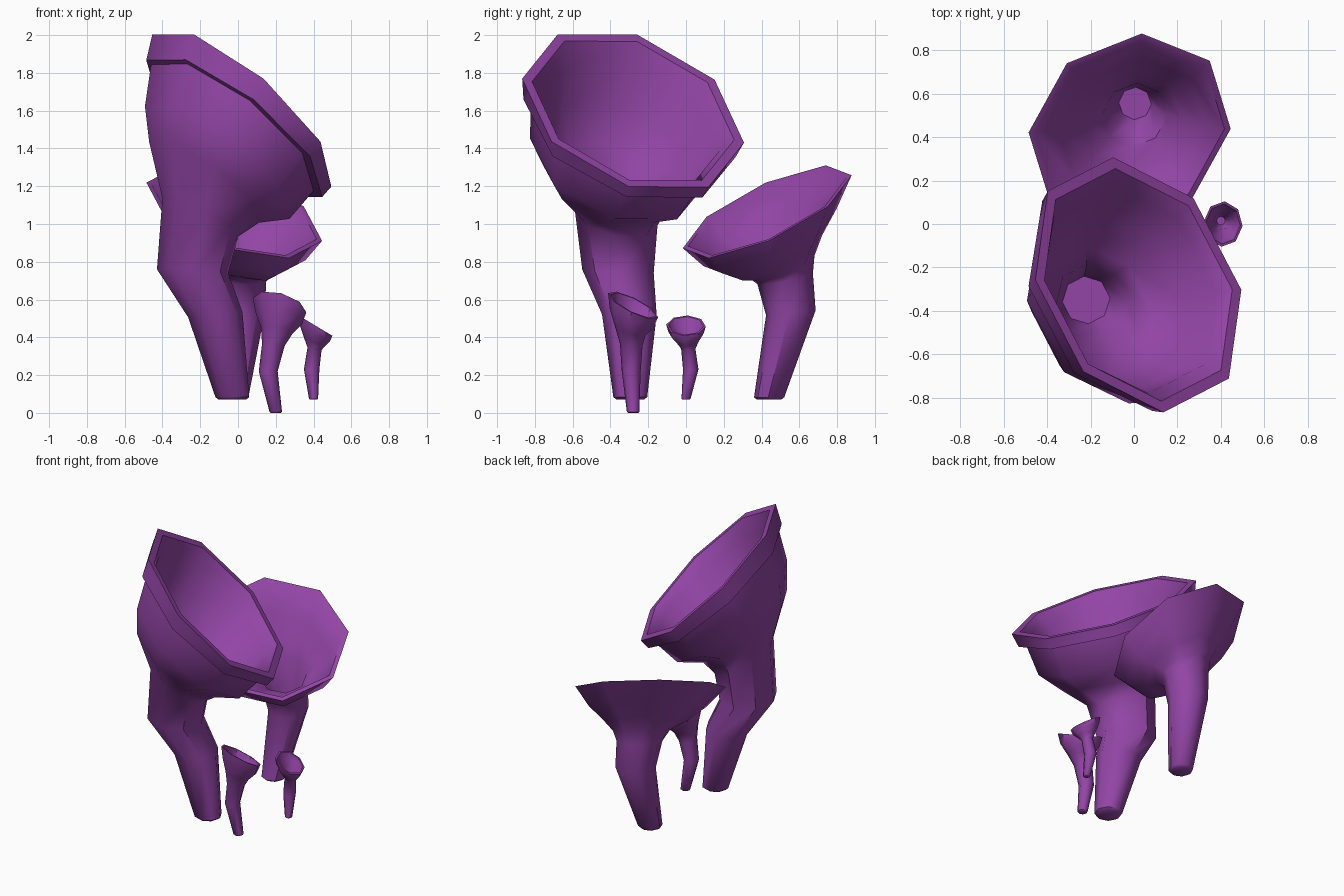
import bpy, bmesh, math
from mathutils import Vector

if "Cube" in bpy.data.objects:
    bpy.data.objects.remove(bpy.data.objects["Cube"])

SIDES = 8
purple = bpy.data.materials.new("purple_flesh")
purple.diffuse_color = (0.29, 0.06, 0.38, 1)
purple.use_nodes = True
purple.node_tree.nodes["Principled BSDF"].inputs["Base Color"].default_value = purple.diffuse_color


def add_ring(bm, turn, x, y, z, r, tilt, inset=0.0, lift=0.0):
    """Octagon around (x, y, z), facing along (tilt_x, tilt_y, 1)."""
    n = Vector((tilt[0], tilt[1], 1)).normalized()
    q = Vector((0, 0, 1)).rotation_difference(n)
    c = Vector((x, y, z)) + n * lift
    r -= inset
    pts = []
    for i in range(SIDES):
        a = 2 * math.pi * i / SIDES + math.radians(turn)
        pts.append(bm.verts.new(c + q @ Vector((r * math.cos(a), r * math.sin(a), 0))))
    return pts


def trumpet(name, outer, wall, rim_width, pit, turn=0, lip=0):
    """Loft the stem and cup outside, then the hollow inside.
    outer: rings from foot to rim; wall: inside thickness; pit: floor of the hollow;
    lip: number of outer rings below the rim that belong to the rolled lip."""
    bm = bmesh.new()
    # slightly rounded foot
    x, y, z, r, t = outer[0]
    rings = [add_ring(bm, turn, x, y, z, r * 0.8, t),
             add_ring(bm, turn, x, y, z + r * 0.15, r, t)]
    rings += [add_ring(bm, turn, *o) for o in outer[1:]]
    rings.append(add_ring(bm, turn, *outer[-1], inset=rim_width))
    # hollow follows the outside rings down past the neck
    for o in outer[3:len(outer) - 1 - lip][::-1]:
        rings.append(add_ring(bm, turn, *o, inset=min(wall, o[3] * 0.4), lift=wall * 0.4))
    rings.append(add_ring(bm, turn, *pit, (0, 0)))
    for a, b in zip(rings, rings[1:]):
        for i in range(SIDES):
            j = (i + 1) % SIDES
            bm.faces.new((a[i], a[j], b[j], b[i]))
    bm.faces.new(rings[0][::-1])
    bm.faces.new(rings[-1])
    bmesh.ops.recalc_face_normals(bm, faces=bm.faces)
    me = bpy.data.meshes.new(name)
    bm.to_mesh(me)
    bm.free()
    me.materials.append(purple)
    ob = bpy.data.objects.new(name, me)
    bpy.context.collection.objects.link(ob)
    bpy.ops.object.select_all(action='DESELECT')
    ob.select_set(True)
    bpy.context.view_layer.objects.active = ob
    bpy.ops.object.shade_smooth_by_angle(angle=math.radians(46))


# Ring: x, y, z, radius, (tilt x, tilt y)
T = (0.87, 0.46)
L = (0.79, 0.42)
trumpet("large_mushroom", [
    (-0.03, -0.295, 0.07, 0.09, (0, 0)),
    (-0.12, -0.30, 0.52, 0.145, (-0.1, 0)),
    (-0.24, -0.36, 0.75, 0.19, (0.05, 0.05)),
    (-0.20, -0.37, 1.035, 0.225, (0.5, 0.26)),
    (-0.18, -0.41, 1.22, 0.36, (0.74, 0.38)),
    (-0.11, -0.365, 1.325, 0.485, L),
    (-0.03, -0.305, 1.51, 0.545, L),
    (-0.02, -0.30, 1.505, 0.59, L),
    (0.02, -0.28, 1.60, 0.622, T),
], wall=0.04, rim_width=0.055, pit=(-0.22, -0.35, 0.80, 0.11), turn=5, lip=1)

T = (0.34, -0.475)
trumpet("medium_mushroom", [
    (-0.025, 0.44, 0.07, 0.08, (0, 0)),
    (0.01, 0.555, 0.53, 0.132, (0, -0.1)),
    (0.0, 0.525, 0.71, 0.15, (0.1, -0.2)),
    (0.0, 0.505, 0.775, 0.185, (0.25, -0.35)),
    (-0.01, 0.475, 0.835, 0.27, T),
    (-0.01, 0.445, 0.93, 0.387, T),
    (-0.02, 0.43, 1.065, 0.49, T),
], wall=0.03, rim_width=0.03, pit=(0.005, 0.555, 0.56, 0.075), turn=-3)

T = (0.3, 0.5)
trumpet("small_front_mushroom", [
    (0.20, -0.28, 0.0, 0.033, (0, 0)),
    (0.16, -0.29, 0.22, 0.05, (0, 0)),
    (0.187, -0.29, 0.36, 0.06, (0.1, 0.1)),
    (0.205, -0.295, 0.435, 0.085, (0.2, 0.3)),
    (0.215, -0.29, 0.50, 0.127, T),
    (0.22, -0.28, 0.57, 0.147, T),
], wall=0.015, rim_width=0.014, pit=(0.175, -0.29, 0.28, 0.03))

T = (0.6, 0.0)
trumpet("small_side_mushroom", [
    (0.40, 0.0, 0.07, 0.024, (0, 0)),
    (0.39, 0.025, 0.23, 0.041, (0, 0)),
    (0.405, 0.012, 0.34, 0.038, (0.2, 0)),
    (0.405, 0.005, 0.375, 0.06, (0.4, 0)),
    (0.405, 0.0, 0.425, 0.094, T),
    (0.41, 0.0, 0.462, 0.105, T),
], wall=0.012, rim_width=0.012, pit=(0.40, 0.015, 0.28, 0.02), turn=-5)
